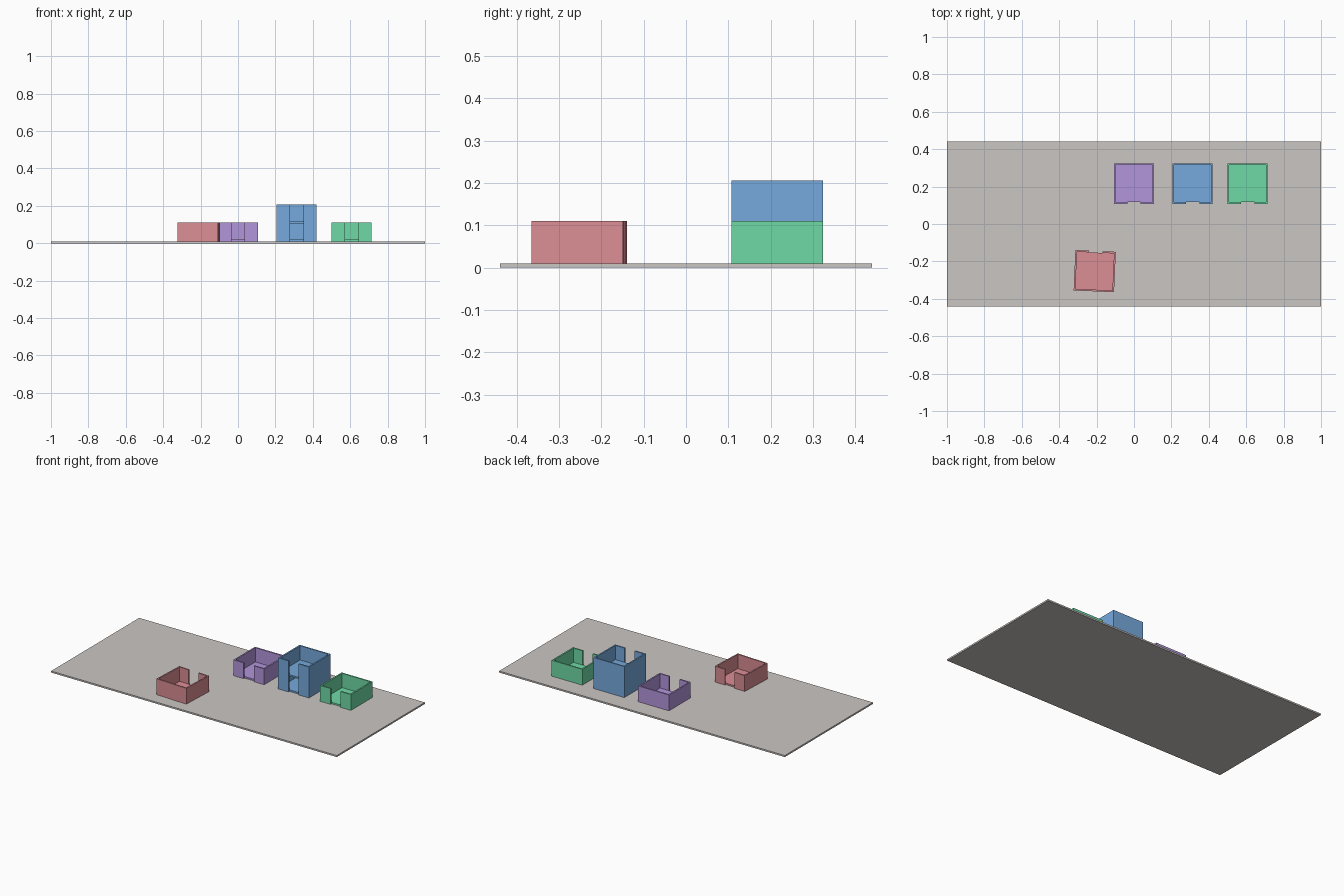
import bpy, bmesh, math

if "Cube" in bpy.data.objects:
    bpy.data.objects.remove(bpy.data.objects["Cube"])

W = 0.108      # half width of a bin
T = 0.009      # wall thickness
G = 0.036      # half width of the front opening
H = 0.10       # bin height


def material(name, rgb):
    m = bpy.data.materials.new(name)
    m.diffuse_color = (*rgb, 1)
    m.use_nodes = True
    m.node_tree.nodes["Principled BSDF"].inputs["Base Color"].default_value = m.diffuse_color
    return m


def extrude(bm, outline, z0, z1):
    face = bm.faces.new([bm.verts.new((x, y, z0)) for x, y in outline])
    top = bmesh.ops.extrude_face_region(bm, geom=[face])["geom"]
    for v in top:
        if isinstance(v, bmesh.types.BMVert):
            v.co.z = z1


def finish(bm, name, mat, loc, turn=0):
    bmesh.ops.recalc_face_normals(bm, faces=bm.faces[:])
    me = bpy.data.meshes.new(name)
    bm.to_mesh(me)
    bm.free()
    me.materials.append(mat)
    ob = bpy.data.objects.new(name, me)
    bpy.context.collection.objects.link(ob)
    ob.location = loc
    ob.rotation_euler.z = math.radians(turn)


def storage_bin(name, mat, loc, turn=0):
    # C-shaped wall with an opening in the front
    i = W - T
    half = [(G, -i), (G, -W), (W, -W), (W, W)]
    inner = [(i, i), (i, -i)]
    outline = (half + [(-x, y) for x, y in reversed(half)]
               + [(-x, y) for x, y in reversed(inner)] + inner)
    bm = bmesh.new()
    extrude(bm, outline, 0, H)
    # floor panel between the walls
    extrude(bm, [(-i, -i), (i, -i), (i, i), (-i, i)], 0, 0.01)
    finish(bm, name, mat, loc, turn)


# base board
bm = bmesh.new()
extrude(bm, [(-1, -0.44), (1, -0.44), (1, 0.44), (-1, 0.44)], 0, 0.01)
finish(bm, "base_board", material("board", (0.60, 0.565, 0.54)), (0, 0, 0))

# bins: three in a row (the middle one stacked), one loose and turned round
blue = material("blue", (0.18, 0.40, 0.72))
storage_bin("purple_bin", material("purple", (0.45, 0.30, 0.71)), (0, 0.216, 0.01))
storage_bin("blue_bin_lower", blue, (0.313, 0.216, 0.01))
storage_bin("blue_bin_upper", blue, (0.313, 0.216, 0.106))
storage_bin("green_bin", material("green", (0.16, 0.70, 0.38)), (0.607, 0.216, 0.01))
storage_bin("red_bin", material("red", (0.71, 0.27, 0.30)), (-0.21, -0.252, 0.01), 177.5)
